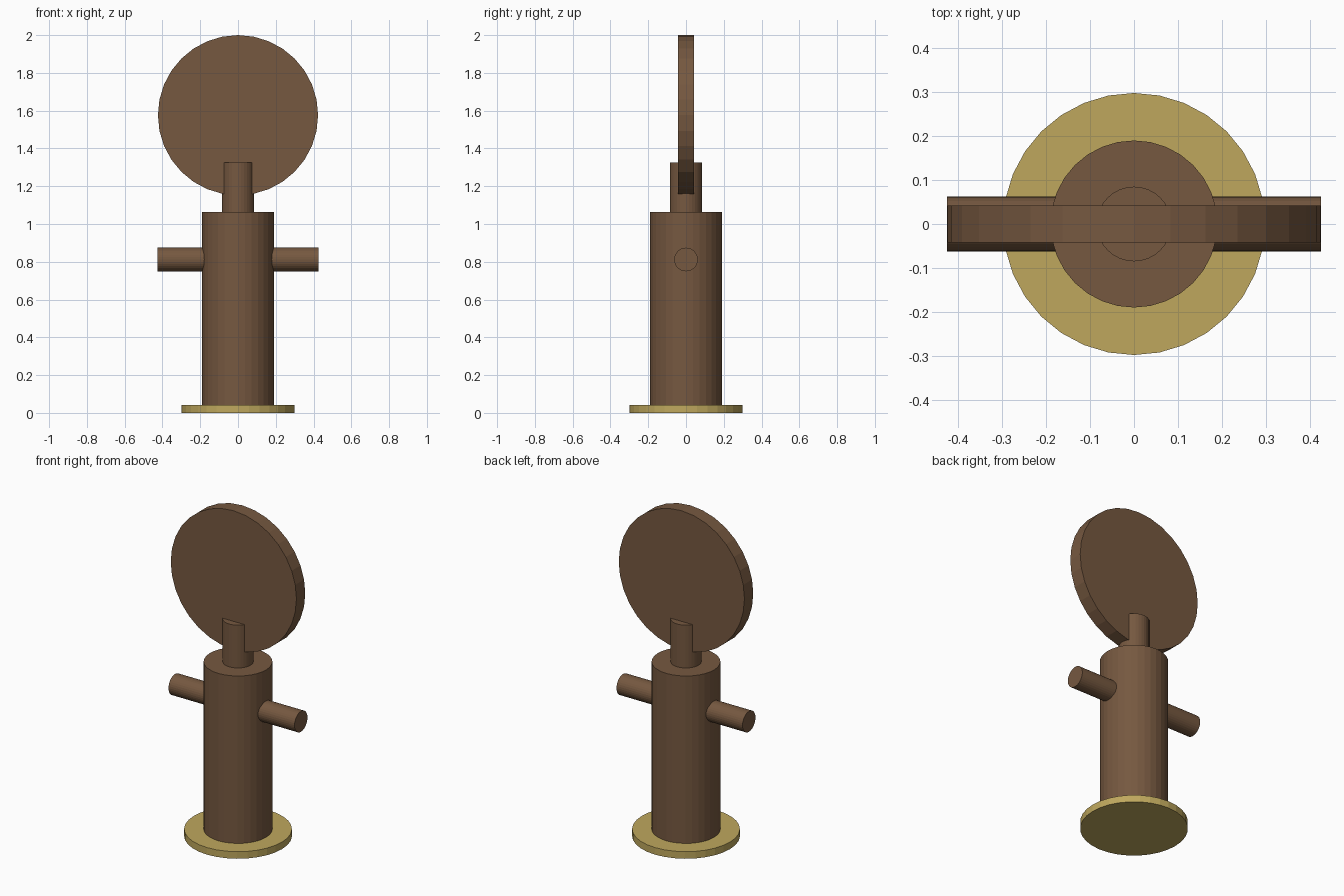
import bpy
from math import pi

cube = bpy.data.objects.get("Cube")
if cube:
    bpy.data.objects.remove(cube, do_unlink=True)


def make_material(name, colour):
    mat = bpy.data.materials.new(name)
    mat.use_nodes = True
    mat.diffuse_color = colour
    mat.node_tree.nodes["Principled BSDF"].inputs["Base Color"].default_value = colour
    return mat


brown = make_material("brown wood", (0.18, 0.098, 0.051, 1))
gold = make_material("pale gold", (0.52, 0.39, 0.11, 1))


def cylinder(name, radius, start, end, mat, axis="Z", height=0.0):
    """Flat-sided cylinder from start to end along an axis, raised by height."""
    middle = (start + end) / 2
    location = {"X": (middle, 0, height), "Y": (0, middle, height), "Z": (0, 0, middle)}[axis]
    rotation = {"X": (0, pi / 2, 0), "Y": (pi / 2, 0, 0), "Z": (0, 0, 0)}[axis]
    bpy.ops.mesh.primitive_cylinder_add(vertices=32, radius=radius, depth=end - start,
                                        location=location, rotation=rotation)
    obj = bpy.context.object
    obj.name = name
    obj.data.materials.append(mat)
    return obj


# Round foot and upright column
cylinder("base", 0.298, 0, 0.043, gold)
cylinder("body", 0.19, 0.01, 1.064, brown)
cylinder("neck", 0.085, 1.0, 1.325, brown)

# Crossbar through the column, forming both arms
cylinder("arms", 0.0625, -0.425, 0.425, brown, "X", 0.812)

# Upright disc slotted into the neck
cylinder("head_disc", 0.424, -0.0425, 0.0425, brown, "Y", 1.576)
